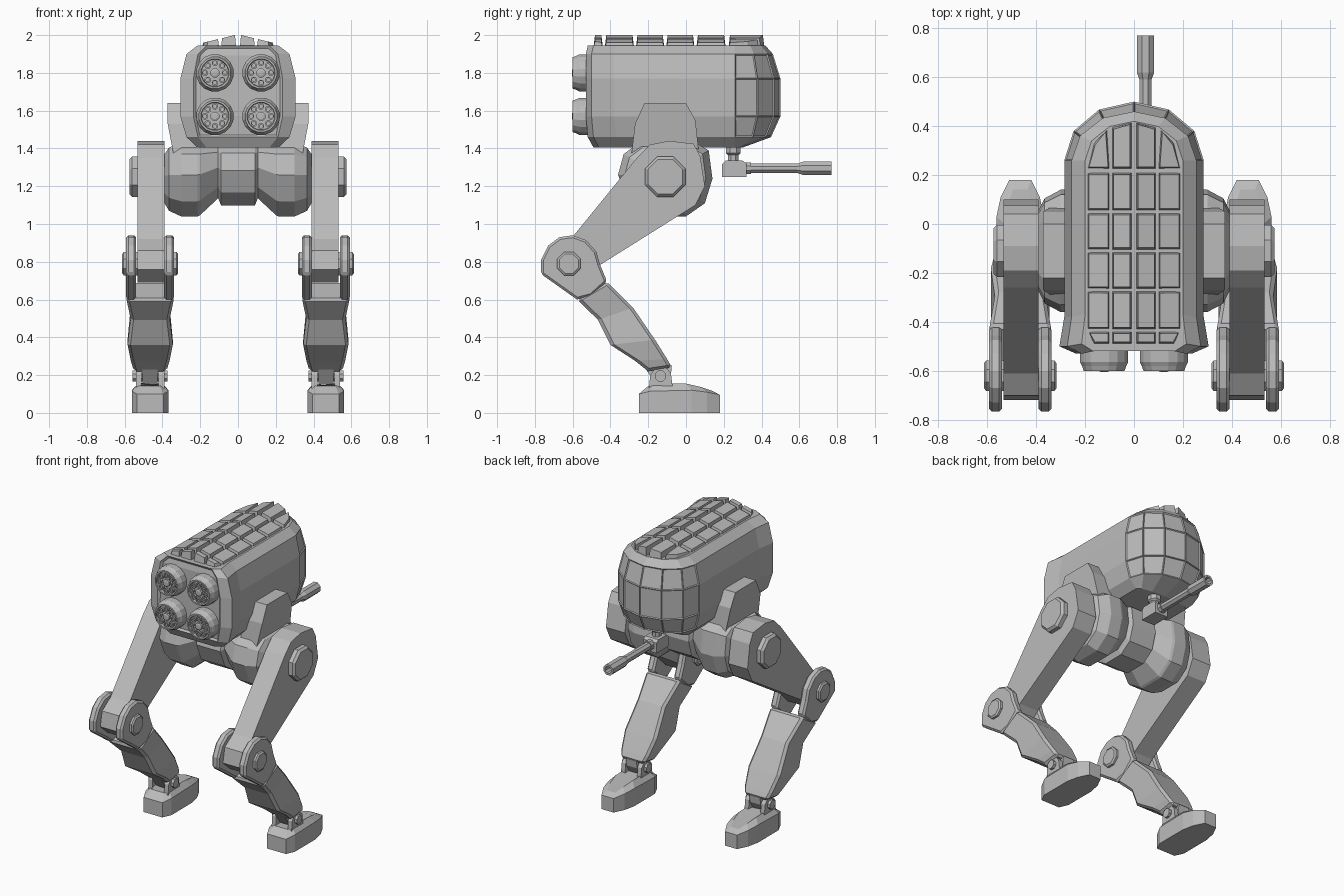
import bpy, bmesh, math
from mathutils import Vector

if "Cube" in bpy.data.objects:
    bpy.data.objects.remove(bpy.data.objects["Cube"])

grey = bpy.data.materials.new("hull_grey")
grey.diffuse_color = (0.5, 0.5, 0.5, 1)
grey.use_nodes = True
grey.node_tree.nodes["Principled BSDF"].inputs["Base Color"].default_value = grey.diffuse_color


def add_shell(bm, rings):
    """Skin a list of equal-length point rings and cap both ends."""
    vs = [[bm.verts.new(p) for p in r] for r in rings]
    n = len(vs[0])
    for a, b in zip(vs, vs[1:]):
        for i in range(n):
            bm.faces.new((a[i], a[(i + 1) % n], b[(i + 1) % n], b[i]))
    bm.faces.new(vs[0])
    bm.faces.new(vs[-1])


def build(name, shells, mirror=False, bevel=0, detail=None):
    bm = bmesh.new()
    for rings in shells:
        add_shell(bm, rings)
    bmesh.ops.recalc_face_normals(bm, faces=bm.faces)
    if detail:
        detail(bm)
    me = bpy.data.meshes.new(name)
    bm.to_mesh(me)
    bm.free()
    me.materials.append(grey)
    ob = bpy.data.objects.new(name, me)
    bpy.context.collection.objects.link(ob)
    if bevel:
        m = ob.modifiers.new("edge_bevel", 'BEVEL')
        m.width, m.segments, m.limit_method = bevel, 1, 'ANGLE'
        m.angle_limit = math.radians(50)
    if mirror:
        ob.modifiers.new("mirror", 'MIRROR')
    return ob


def prism(pts, x0, x1):
    """Side profile (y, z) extruded along x."""
    return [[(x, y, z) for y, z in pts] for x in (x0, x1)]


def tube(axis, centre, profile, sides=8):
    """Turned part: profile of (position, radius) along an axis."""
    rings = []
    for t, r in profile:
        ring = []
        for i in range(sides):
            a = math.tau * (i + 0.5) / sides
            u, v = r * math.cos(a), r * math.sin(a)
            off = {'x': (t, u, v), 'y': (u, t, v), 'z': (u, v, t)}[axis]
            ring.append(tuple(Vector(centre) + Vector(off)))
        rings.append(ring)
    return rings


# Hull: stacked plan outlines with flared front corners and a rounded back
def plan(z, w, yf, yb):
    yc = 0.26
    half = [(w * 0.83, yf), (w * 1.07, yf + 0.03), (w, yf + 0.15)]
    half += [(w * math.cos(a), yc + (yb - yc) * math.sin(a))
             for a in (0, math.pi / 6, math.pi / 3)]
    return ([(x, y, z) for x, y in half] + [(0, yb, z)]
            + [(-x, y, z) for x, y in reversed(half)])


def hull_detail(bm):
    front, panes = [], []
    for f in bm.faces:
        c = f.calc_center_median()
        if f.normal.y < -0.95 and abs(c.x) < 0.01:
            front.append(f)
        elif c.y > 0.27 and 1.46 < c.z < 1.9 and abs(f.normal.z) < 0.8:
            panes.append(f)
    # recessed launcher panel and framed rear panes
    bmesh.ops.inset_region(bm, faces=front, thickness=0.014, depth=-0.012)
    bmesh.ops.inset_individual(bm, faces=panes, thickness=0.008, depth=-0.006)


build("hull", [[plan(1.405, 0.20, -0.49, 0.30), plan(1.46, 0.255, -0.52, 0.45),
                plan(1.57, 0.285, -0.53, 0.50), plan(1.77, 0.285, -0.53, 0.50),
                plan(1.90, 0.255, -0.53, 0.46), plan(1.945, 0.20, -0.52, 0.42)]],
      detail=hull_detail)

# Roof armour tiles: four columns, six rows, front and rear rows tapered
inner, outer = (0.01, 0.09), (0.10, 0.19)
tile_plans = [
    [(0.01, -0.49), (0.09, -0.49), (0.09, -0.44), (0.01, -0.44)],
    [(0.10, -0.49), (0.165, -0.49), (0.185, -0.44), (0.10, -0.44)],
    [(0.01, 0.225), (0.09, 0.225), (0.09, 0.395), (0.01, 0.415)],
    [(0.10, 0.225), (0.19, 0.225), (0.165, 0.33), (0.11, 0.385)]]
for y0, y1 in ((-0.43, -0.275), (-0.265, -0.115), (-0.105, 0.045), (0.055, 0.21)):
    for x0, x1 in (inner, outer):
        tile_plans.append([(x0, y0), (x1, y0), (x1, y1), (x0, y1)])
tiles = []
for p in tile_plans:
    cx, cy = sum(q[0] for q in p) / 4, sum(q[1] for q in p) / 4
    top = []
    for x, y in p:
        tx = x + (0.006 if x < cx else -0.006)
        ty = y + (0.008 if y < cy else -0.008)
        top.append((tx, ty, 2.004 - 0.24 * tx))
    tiles.append([[(x, y, 1.935) for x, y in p], top])
build("roof_tiles", tiles, mirror=True)

# Rocket drums with rings of tubes in the face
drums, rockets = [], []
for z in (1.57, 1.80):
    c = (0.122, 0, z)
    drums.append(tube('y', c, [(-0.50, 0.10), (-0.565, 0.10), (-0.58, 0.092),
                               (-0.60, 0.085), (-0.60, 0.075), (-0.585, 0.072)], 16))
    rockets.append(tube('y', c, [(-0.58, 0.025), (-0.60, 0.025), (-0.604, 0.015)], 8))
    for i in range(8):
        a = math.tau * i / 8
        rc = (c[0] + 0.053 * math.cos(a), 0, z + 0.053 * math.sin(a))
        rockets.append(tube('y', rc, [(-0.58, 0.018), (-0.60, 0.018),
                                      (-0.60, 0.010), (-0.592, 0.010)], 8))
build("rocket_drums", drums, mirror=True)
build("rockets", rockets, mirror=True)

# Pelvis: one side profile scaled along x into a waisted block
hip = [(-0.36, 1.26), (-0.33, 1.37), (-0.25, 1.43), (0.05, 1.43), (0.12, 1.39),
       (0.14, 1.24), (0.10, 1.11), (0.0, 1.04), (-0.18, 1.04), (-0.30, 1.12)]
spans = [(0.09, 0.84), (0.105, 0.74), (0.20, 0.98), (0.215, 1.0), (0.30, 1.0),
         (0.365, 0.86), (0.39, 0.66)]
spans = [(-x, s) for x, s in reversed(spans)] + spans
build("pelvis", [[[(x, -0.11 + (y + 0.11) * s,
                    (1.41 if abs(x) < 0.3 else 1.25) + (z - (1.41 if abs(x) < 0.3 else 1.25))
                    * s) for y, z in hip] for x, s in spans]])

# Hip brackets beside the hull
bracket = [(-0.29, 1.36), (-0.27, 1.53), (-0.22, 1.64), (0.0, 1.64), (0.05, 1.55), (0.07, 1.36)]
xs = [0.34, 0.372, 0.372, 0.372, 0.372, 0.34]
build("hip_brackets", [[[(0.22, y, z) for y, z in bracket],
                        [(x, y, z) for x, (y, z) in zip(xs, bracket)]]], mirror=True)

# Legs, mirrored left to right
LX = 0.465
HIP, KNEE, ANKLE = (-0.11, 1.25), (-0.62, 0.79), (-0.135, 0.195)
thigh = [(-0.26, 1.35), (-0.19, 1.42), (-0.09, 1.44), (0.04, 1.425), (0.075, 1.36),
         (0.10, 1.20), (0.05, 1.10), (-0.46, 0.78), (-0.54, 0.70), (-0.64, 0.69),
         (-0.72, 0.76), (-0.70, 0.86), (-0.61, 0.92)]
build("thigh", [prism(thigh, 0.39, 0.533)], mirror=True)
build("hip_axle", [tube('x', (0, *HIP), [(0.33, 0.115), (0.56, 0.115), (0.575, 0.10)])],
      mirror=True)

# Knee fork plates either side of the thigh
fork = [(-0.767, 0.735), (-0.767, 0.81), (-0.73, 0.885), (-0.67, 0.93), (-0.60, 0.94),
        (-0.53, 0.915), (-0.475, 0.855), (-0.455, 0.785), (-0.418, 0.695), (-0.50, 0.62),
        (-0.577, 0.60)]
build("knee_fork", [prism(fork, LX + s * 0.074, LX + s * 0.127) for s in (-1, 1)],
      mirror=True, bevel=0.012)
build("knee_bolt", [tube('x', (LX, *KNEE), [(-0.148, 0.055), (-0.14, 0.067),
                                            (0.14, 0.067), (0.148, 0.055)])], mirror=True)

# Shin: rectangular sections (front edge, back edge, half width)
shin = [((-0.66, 0.655), (-0.435, 0.74), 0.127), ((-0.577, 0.60), (-0.418, 0.695), 0.127),
        ((-0.466, 0.493), (-0.28, 0.557), 0.104), ((-0.40, 0.36), (-0.164, 0.387), 0.120),
        ((-0.27, 0.276), (-0.10, 0.285), 0.103), ((-0.20, 0.22), (-0.074, 0.24), 0.087)]
build("shin", [[[(LX - w, *a), (LX + w, *a), (LX + w, *b), (LX - w, *b)]
                for a, b, w in shin[1:]]], mirror=True, bevel=0.016)

# Ankle: tongue from the shin, lugs on the foot and a bolt
tongue = [(-0.22, 0.24), (-0.155, 0.15), (-0.11, 0.15), (-0.08, 0.20), (-0.075, 0.25)]
build("ankle_tongue", [prism(tongue, LX - 0.04, LX + 0.04)], mirror=True)
lug = [(-0.195, 0.13), (-0.19, 0.20), (-0.155, 0.245), (-0.11, 0.245), (-0.08, 0.21),
       (-0.07, 0.13)]
build("ankle_lugs", [prism(lug, LX + s * 0.045, LX + s * 0.075) for s in (-1, 1)], mirror=True)
build("ankle_bolt", [tube('x', (LX, *ANKLE), [(-0.093, 0.031), (0.093, 0.031)])], mirror=True)

# Foot: plan outline with a sloping toe and chamfered top
foot = [(0.07, -0.25), (0.097, -0.19), (0.097, 0.03), (0.08, 0.11), (0.045, 0.18)]
edge_z = [0.10, 0.115, 0.12, 0.11, 0.095]
top = [(0.05, -0.20, 0.142), (0.065, -0.17, 0.158), (0.065, 0.0, 0.155),
       (0.05, 0.08, 0.137), (0.03, 0.14, 0.116)]


def both(pts):
    return ([(LX + x, y, z) for x, y, z in pts]
            + [(LX - x, y, z) for x, y, z in reversed(pts)])


build("foot", [[both([(x, y, 0) for x, y in foot]),
                both([(x, y, z) for (x, y), z in zip(foot, edge_z)]), both(top)]], mirror=True)

# Gun slung under the rear of the hull
GX = 0.047
box = [(0.19, 1.25), (0.19, 1.315), (0.21, 1.335), (0.30, 1.335), (0.32, 1.32), (0.32, 1.25)]
build("gun_mount", [prism(box, GX - 0.05, GX + 0.05)])
build("gun_neck", [tube('z', (GX, 0.25, 0), [(1.32, 0.03), (1.365, 0.03), (1.375, 0.042),
                                             (1.43, 0.042)])])
build("gun_barrel", [tube('y', (GX, 0, 1.295), [
    (0.30, 0.034), (0.345, 0.034), (0.345, 0.027), (0.59, 0.027), (0.62, 0.038),
    (0.77, 0.038), (0.77, 0.024), (0.72, 0.024)])])
